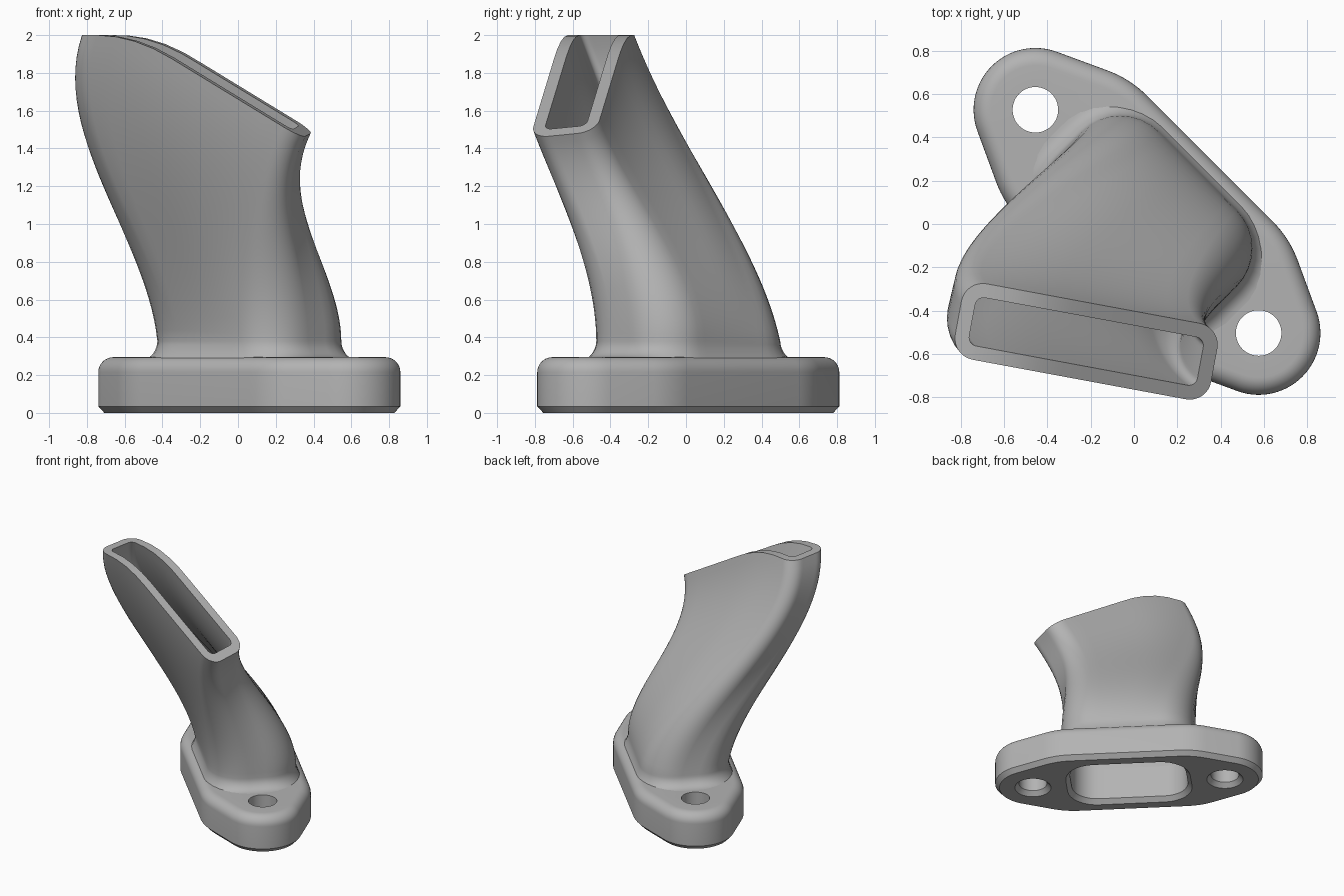
import bpy, bmesh
from math import sin, cos, pi, radians
from mathutils import Vector, Matrix

if "Cube" in bpy.data.objects:
    bpy.data.objects.remove(bpy.data.objects["Cube"], do_unlink=True)

grey = bpy.data.materials.new("plain grey")
grey.use_nodes = True
grey.diffuse_color = (0.45, 0.45, 0.45, 1)
grey.node_tree.nodes["Principled BSDF"].inputs["Base Color"].default_value = (0.45, 0.45, 0.45, 1)

FLANGE_TOP = 0.295
BASE = Matrix.Translation((0.06, 0.012, 0)) @ Matrix.Rotation(radians(-45), 4, 'Z')
MOUTH = Matrix.Translation((-0.22, -0.542, 0)) @ Matrix.Rotation(radians(-10.5), 4, 'Z')


def arc(cx, cy, r, a0, a1, n):
    angles = [radians(a0 + (a1 - a0) * i / n) for i in range(n + 1)]
    return [Vector((cx + r * cos(a), cy + r * sin(a), 0)) for a in angles]


def rounded_rect(hu, hv, r, side=10):
    """Rounded rectangle with evenly divided straight sides."""
    corners = [arc(sx * (hu - r), sy * (hv - r), r, 90 * k, 90 * k + 90, 8)
               for k, (sx, sy) in enumerate([(1, 1), (-1, 1), (-1, -1), (1, -1)])]
    pts = []
    for k, corner in enumerate(corners):
        nxt = corners[(k + 1) % 4][0]
        pts += corner + [corner[-1].lerp(nxt, i / side) for i in range(1, side)]
    return pts


def flange_outline(inset):
    """Two round lugs joined to a wider middle."""
    lug, mid = 0.285 - inset, 0.5 - inset
    pts = []
    for half in (0, 180):
        turn = Matrix.Rotation(radians(half), 4, 'Z')
        part = arc(0.728, 0, lug, -65, 65, 28) + arc(0.41, -0.09, mid, 65, 90, 8)
        part += arc(-0.41, -0.09, mid, 90, 115, 8)
        pts += [turn @ p for p in part]
    return pts


def at_height(pts, z):
    return [BASE @ Vector((p.x, p.y, z)) for p in pts]


def loft(bm, rings, closed=False):
    """Skin a list of equal rings with quads; return the rings of vertices."""
    vr = [[bm.verts.new(p) for p in ring] for ring in rings]
    n = len(vr[0])
    pairs = list(zip(vr, vr[1:])) + ([(vr[-1], vr[0])] if closed else [])
    for a, b in pairs:
        for i in range(n):
            j = (i + 1) % n
            bm.faces.new((a[i], a[j], b[j], b[i]))
    return vr


def fill_between(bm, loops):
    """Flat face bounded by an outer loop with holes."""
    edges = [bm.edges.get((lp[i - 1], lp[i])) for lp in loops for i in range(len(lp))]
    bmesh.ops.triangle_fill(bm, edges=edges, use_beauty=True, use_dissolve=False)


def finish(bm, name):
    bmesh.ops.recalc_face_normals(bm, faces=bm.faces)
    mesh = bpy.data.meshes.new(name)
    bm.to_mesh(mesh)
    bm.free()
    mesh.materials.append(grey)
    ob = bpy.data.objects.new(name, mesh)
    bpy.context.collection.objects.link(ob)
    bpy.ops.object.select_all(action='DESELECT')
    ob.select_set(True)
    bpy.context.view_layer.objects.active = ob
    bpy.ops.object.shade_smooth_by_angle(angle=radians(35))


# Mounting flange: chamfered foot, rounded top edge
bm = bmesh.new()
edge = 0.08
levels = [(0.032, 0), (0, 0.035)]
levels += [(edge * (1 - cos(a)), FLANGE_TOP - edge * (1 - sin(a)))
           for a in (pi / 2 * i / 8 for i in range(9))]
skins = [loft(bm, [at_height(flange_outline(d), z) for d, z in levels])]

# Bolt holes and port, each with a chamfered lower rim
bore = [(0.032, 0), (0, 0.035), (0, FLANGE_TOP)]
for u in (-0.728, 0.728):
    skins.append(loft(bm, [at_height(arc(u, 0, 0.105 + d, 0, 352.5, 47), z) for d, z in bore]))
skins.append(loft(bm, [at_height(rounded_rect(0.44 + d, 0.27 + d, 0.19 + d), z) for d, z in bore]))
for end in (0, -1):
    fill_between(bm, [s[end] for s in skins])
finish(bm, "mounting_flange")


# Duct: sweeps from the port to a narrow slanted mouth
def mouth_ring(hu, hv, r):
    ring = []
    for p in rounded_rect(hu, hv, r):
        d, w = p.x - 0.16 * p.y + 0.28, 0.2
        drop = 0 if d < -w else d if d > w else (d + w) ** 2 / (4 * w)
        ring.append((MOUTH @ p + Vector((0, 0, 2 - 0.6 * drop)), p.x / 0.6))
    return ring


def sweep(start, mouth, steps=28):
    rings = []
    for k in range(steps + 1):
        t = k / steps
        ring = []
        for a, (b, s) in zip(start, mouth):
            rise = b.z - a.z
            lean = (1 - s) / 2
            m0 = Vector((-0.1 * lean, -0.22 * lean, 1)) * rise
            m1 = Vector((0.42 + 0.08 * s, -0.38, 1)) * rise
            ring.append(a * (2 * t**3 - 3 * t**2 + 1) + m0 * (t**3 - 2 * t**2 + t)
                        + b * (3 * t**2 - 2 * t**3) + m1 * (t**3 - t**2))
        rings.append(ring)
    return rings


bm = bmesh.new()
fillet = 0.085


def root(off, z):
    """Foot of the duct; its long sides dip to follow the rounded flange edge."""
    hv = 0.33 + 0.9 * off
    return [BASE @ Vector((p.x, p.y, z - 0.9 * off * (abs(p.y) / hv) ** 4))
            for p in rounded_rect(0.505 + off, hv, 0.25 + 0.9 * off)]


rings = [root(fillet, FLANGE_TOP - 0.04)]
rings += [root(fillet * (1 - sin(a)), FLANGE_TOP + fillet * (1 - cos(a)))
          for a in (pi / 2 * i / 8 for i in range(8))]
rings += sweep(root(0, FLANGE_TOP + fillet), mouth_ring(0.6, 0.178, 0.1))
inner = at_height(rounded_rect(0.44, 0.27, 0.19), FLANGE_TOP)
rings += reversed(sweep(inner, mouth_ring(0.535, 0.113, 0.04)))
loft(bm, rings, closed=True)
finish(bm, "duct")
